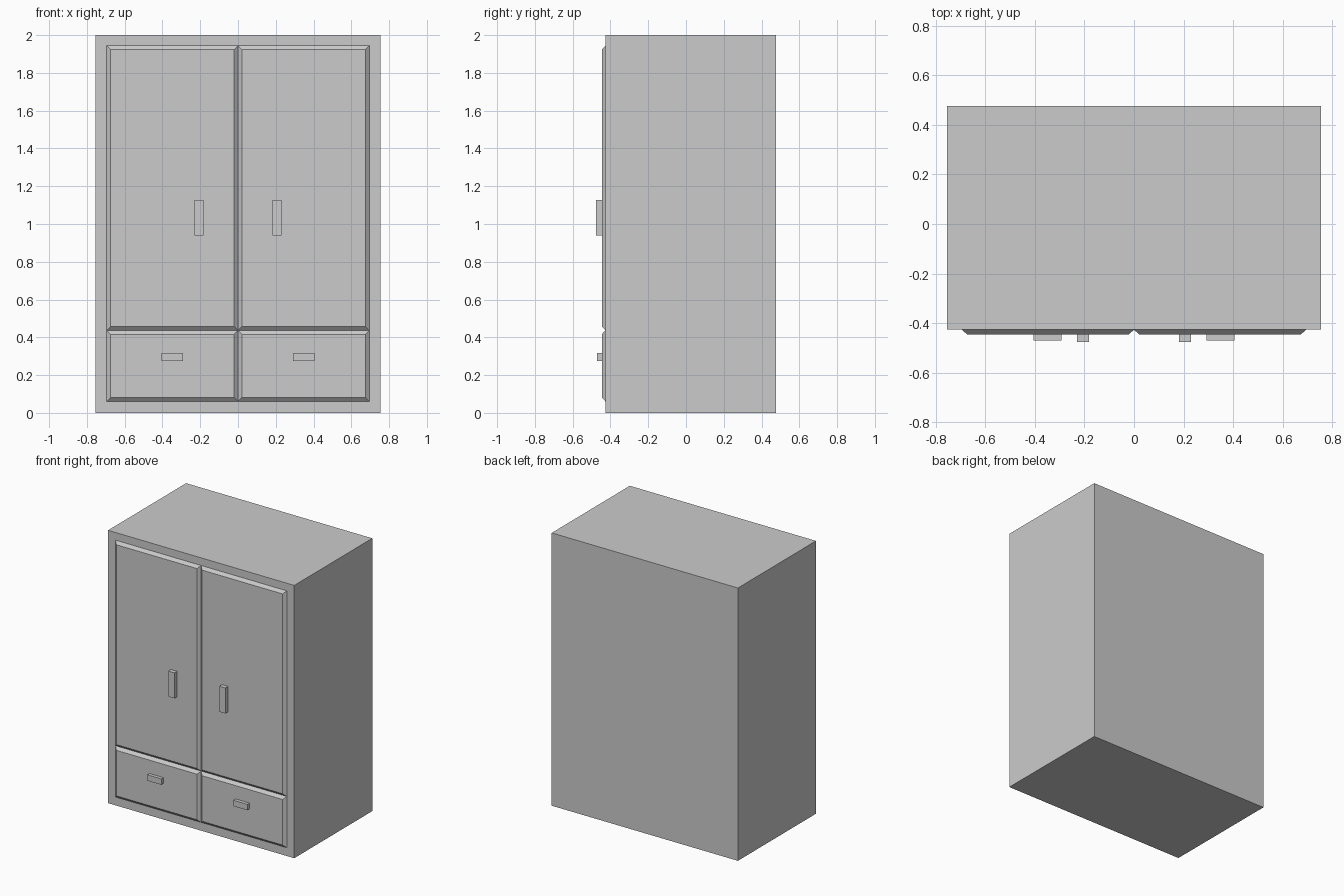
import bpy, bmesh

if "Cube" in bpy.data.objects:
    bpy.data.objects.remove(bpy.data.objects["Cube"])

BODY_FRONT, PANEL_FRONT = -0.427, -0.446


def block(name, x, y, z, inset=0.0):
    """Box from (min, max) ranges; the front (-y) face is inset to form a chamfer."""
    bm = bmesh.new()
    bmesh.ops.create_cube(bm, size=1)
    for v in bm.verts:
        i = inset if v.co.y < 0 else 0.0
        sx, sz = (1 if v.co.x > 0 else -1), (1 if v.co.z > 0 else -1)
        v.co = (x[sx > 0] - sx * i, y[v.co.y > 0], z[sz > 0] - sz * i)
    mesh = bpy.data.meshes.new(name)
    bm.to_mesh(mesh)
    bm.free()
    obj = bpy.data.objects.new(name, mesh)
    bpy.context.collection.objects.link(obj)
    return obj


# Cabinet body
block("cabinet_body", (-0.755, 0.755), (BODY_FRONT, 0.477), (0, 2))

# Doors, drawers and handles on both sides
for side, s in (("left", -1), ("right", 1)):
    def span(a, b):
        return tuple(sorted((s * a, s * b)))

    panel_y = (PANEL_FRONT, BODY_FRONT)
    block(side + "_door", span(0, 0.695), panel_y, (0.437, 1.944), 0.021)
    block(side + "_drawer", span(0, 0.695), panel_y, (0.061, 0.437), 0.021)
    block(side + "_door_handle", span(0.182, 0.231),
          (-0.477, PANEL_FRONT), (0.94, 1.127))
    block(side + "_drawer_handle", span(0.292, 0.405),
          (-0.471, PANEL_FRONT), (0.275, 0.318))
